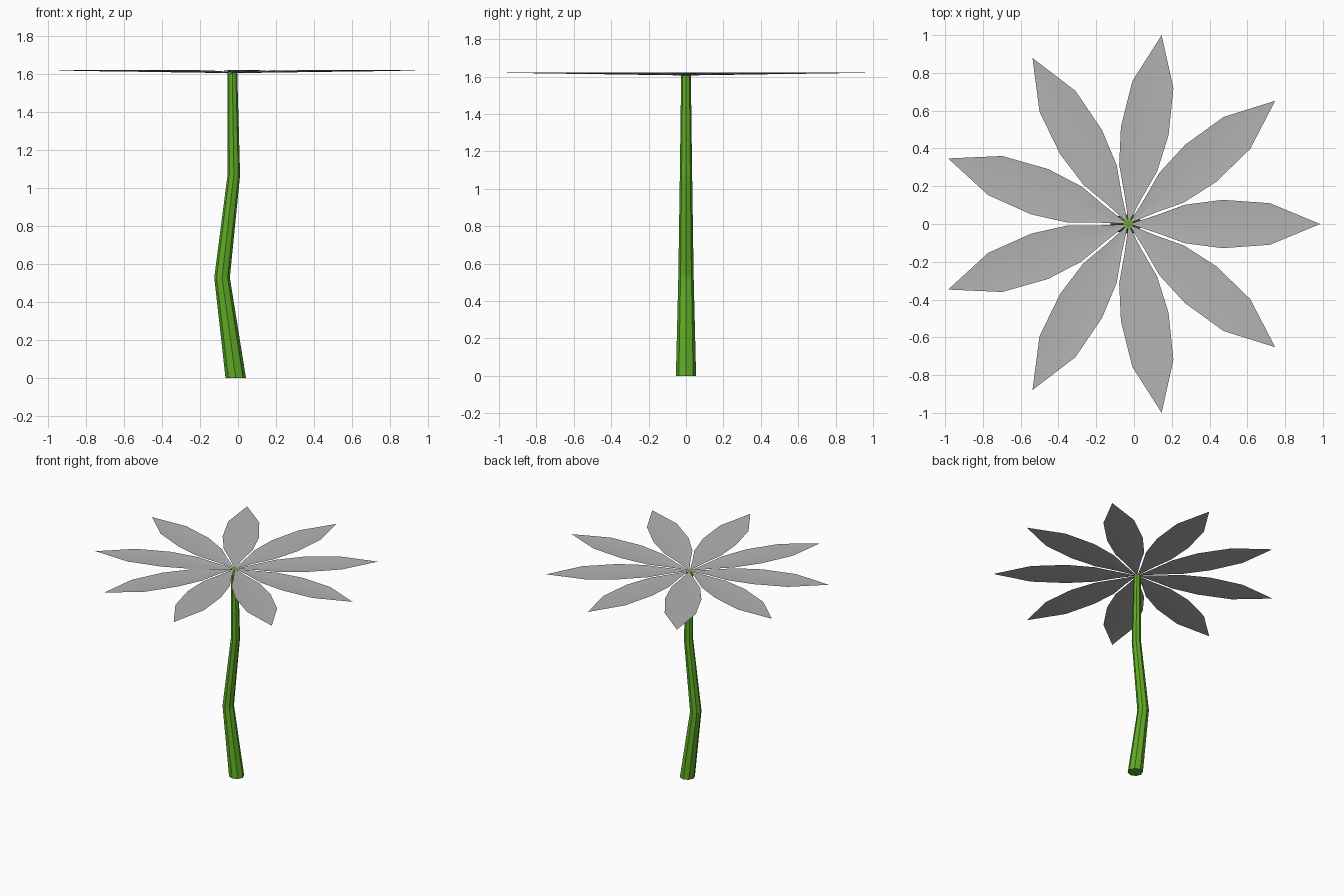
import bpy, bmesh, math
from mathutils import Vector, Matrix

cube = bpy.data.objects.get("Cube")
if cube:
    bpy.data.objects.remove(cube, do_unlink=True)

PETALS = 9
SIDES = 8
CENTRE_X = -0.03


def make_material(name, colour):
    mat = bpy.data.materials.new(name)
    mat.use_nodes = True
    mat.diffuse_color = colour
    mat.node_tree.nodes["Principled BSDF"].inputs["Base Color"].default_value = colour
    return mat


def make_object(name, bm, mat):
    bmesh.ops.recalc_face_normals(bm, faces=bm.faces)
    mesh = bpy.data.meshes.new(name)
    bm.to_mesh(mesh)
    bm.free()
    mesh.materials.append(mat)
    obj = bpy.data.objects.new(name, mesh)
    bpy.context.collection.objects.link(obj)
    return obj


green = make_material("stem green", (0.114, 0.41, 0.018, 1))
grey = make_material("petal grey", (0.45, 0.45, 0.45, 1))

# Bent, tapering stem: centre x, height, radius of each ring
bm = bmesh.new()
rings = []
for x, z, r in [(-0.012, 0, 0.054), (-0.084, 0.53, 0.041),
                (-0.022, 1.07, 0.033), (CENTRE_X, 1.606, 0.026)]:
    ring = []
    for i in range(SIDES):
        a = math.tau * i / SIDES
        ring.append(bm.verts.new((x + r * math.cos(a), r * math.sin(a), z)))
    rings.append(ring)
for low, high in zip(rings, rings[1:]):
    for i in range(SIDES):
        j = (i + 1) % SIDES
        bm.faces.new((low[i], low[j], high[j], high[i]))
bm.faces.new(rings[0])
bm.faces.new(rings[-1])
make_object("stem", bm, green)

# Petal stations: distance out, half width, midrib height, edge height
STATIONS = [(0.02, 0.005, 1.606, 1.608), (0.15, 0.047, 1.608, 1.613),
            (0.3, 0.102, 1.61, 1.617), (0.5, 0.128, 1.613, 1.621),
            (0.75, 0.11, 1.616, 1.622)]


def make_petal(index):
    bm = bmesh.new()
    rows = [[bm.verts.new(p) for p in ((d, -w, edge), (d, 0, mid), (d, w, edge))]
            for d, w, mid, edge in STATIONS]
    tip = bm.verts.new((1.015, 0, 1.621))
    for a, b in zip(rows, rows[1:]):
        for k in range(2):
            bm.faces.new((a[k], b[k], b[k + 1], a[k + 1]))
    for k in range(2):
        bm.faces.new((rows[-1][k], tip, rows[-1][k + 1]))
    turn = Matrix.Rotation(math.tau * index / PETALS, 4, 'Z')
    bmesh.ops.transform(bm, verts=bm.verts,
                        matrix=Matrix.Translation(Vector((CENTRE_X, 0, 0))) @ turn)
    petal = make_object(f"petal_{index + 1}", bm, grey)
    # Keep the upper side as the front of the sheet
    if petal.data.polygons[0].normal.z < 0:
        petal.data.flip_normals()
    petal.data.shade_smooth()


for i in range(PETALS):
    make_petal(i)
